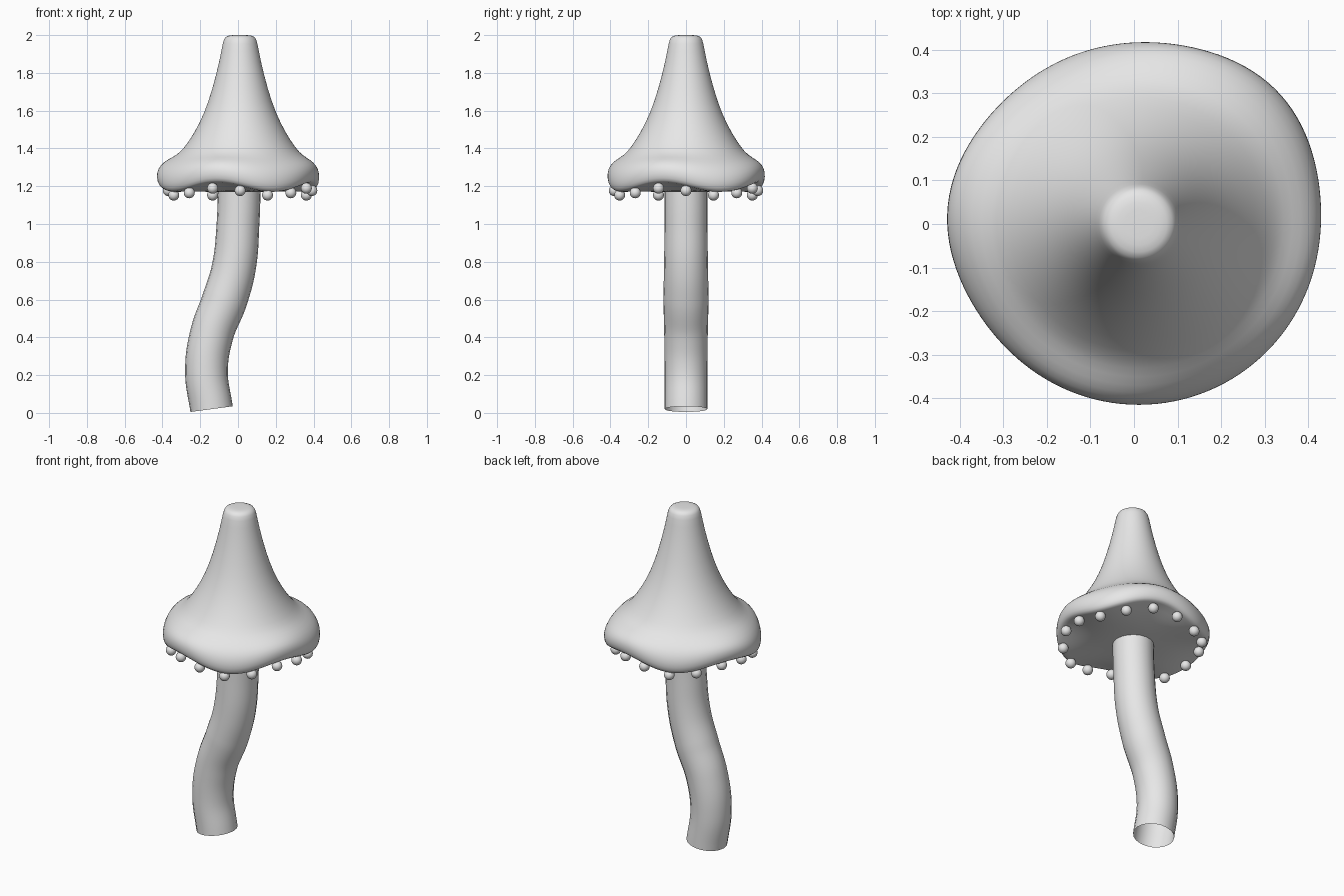
import bpy, bmesh
from math import sin, cos, exp, pi, radians

cube = bpy.data.objects.get("Cube")
if cube:
    bpy.data.objects.remove(cube, do_unlink=True)

grey = bpy.data.materials.new("light grey")
grey.use_nodes = True
grey.diffuse_color = (0.8, 0.8, 0.8, 1)
grey.node_tree.nodes["Principled BSDF"].inputs["Base Color"].default_value = (0.8, 0.8, 0.8, 1)


def add_object(name, bm):
    bmesh.ops.recalc_face_normals(bm, faces=bm.faces)
    for f in bm.faces:
        f.smooth = True
    mesh = bpy.data.meshes.new(name)
    bm.to_mesh(mesh)
    bm.free()
    mesh.materials.append(grey)
    ob = bpy.data.objects.new(name, mesh)
    bpy.context.collection.objects.link(ob)
    return ob


# Rim waves: four lobes in height, two soft corners in plan
def lift(a):
    return -cos(4 * (a - radians(27)))


def bulge(a):
    return sum(0.026 * exp(8 * (cos(a - radians(d)) - 1)) for d in (43, 175))


# Cap: lathed profile of (radius, height, wave weight), outside then underside
CENTRE_X = 0.011
profile = [(0.05, 2.0, 0), (0.08, 1.993, 0), (0.091, 1.965, 0), (0.107, 1.87, 0),
           (0.147, 1.71, 0), (0.19, 1.585, 0), (0.24, 1.485, 0), (0.295, 1.4, 0.1),
           (0.33, 1.363, 0.3), (0.372, 1.335, 0.6), (0.404, 1.302, 0.8), (0.418, 1.26, 1),
           (0.414, 1.215, 1), (0.397, 1.194, 1), (0.37, 1.195, 1),
           (0.3, 1.183, 0.7), (0.2, 1.172, 0), (0.1, 1.168, 0)]
SEGMENTS = 64
angles = [2 * pi * i / SEGMENTS for i in range(SEGMENTS)]
bm = bmesh.new()
rings = []
for r, z, w in profile:
    rings.append([bm.verts.new((CENTRE_X + (r + w * bulge(a)) * cos(a),
                                (r + w * bulge(a)) * sin(a),
                                z + 0.025 * w ** 2 * lift(a))) for a in angles])
for low, high in zip(rings, rings[1:]):
    for i in range(SEGMENTS):
        j = (i + 1) % SEGMENTS
        bm.faces.new((low[i], low[j], high[j], high[i]))
for ring, z in ((rings[0], 2.0), (rings[-1], 1.167)):
    tip = bm.verts.new((CENTRE_X, 0, z))
    for i in range(SEGMENTS):
        bm.faces.new((ring[i], ring[(i + 1) % SEGMENTS], tip))
cap = add_object("cap", bm)
cap.modifiers.new("smooth", "SUBSURF").levels = 1
cap.modifiers["smooth"].render_levels = 1

# Beads hanging under the rim
BEADS = 16
for k in range(BEADS):
    a = 2 * pi * k / BEADS
    bm = bmesh.new()
    bmesh.ops.create_uvsphere(bm, u_segments=20, v_segments=12, radius=0.029)
    bead = add_object(f"bead_{k + 1}", bm)
    bead.location = (CENTRE_X + 0.38 * cos(a), 0.38 * sin(a), 1.171 + 0.019 * lift(a))

# Stem: bent open tube through (x, height, thickness)
path = [(-0.14, 0.02, 1), (-0.167, 0.22, 1), (-0.138, 0.42, 1.02), (-0.07, 0.6, 1.06),
        (-0.022, 0.77, 1.03), (0.0, 1.0, 1), (0.008, 1.25, 1)]
curve = bpy.data.curves.new("stem", "CURVE")
curve.dimensions = "3D"
curve.bevel_depth = 0.113
curve.bevel_resolution = 8
curve.resolution_u = 8
spline = curve.splines.new("BEZIER")
spline.bezier_points.add(len(path) - 1)
for p, (x, z, thickness) in zip(spline.bezier_points, path):
    p.co = (x, 0, z)
    p.radius = thickness
    p.handle_left_type = p.handle_right_type = "AUTO"
curve.materials.append(grey)
stem = bpy.data.objects.new("stem", curve)
bpy.context.collection.objects.link(stem)
bpy.ops.object.select_all(action="DESELECT")
stem.select_set(True)
bpy.context.view_layer.objects.active = stem
bpy.ops.object.convert(target="MESH")
bpy.ops.object.shade_smooth()
